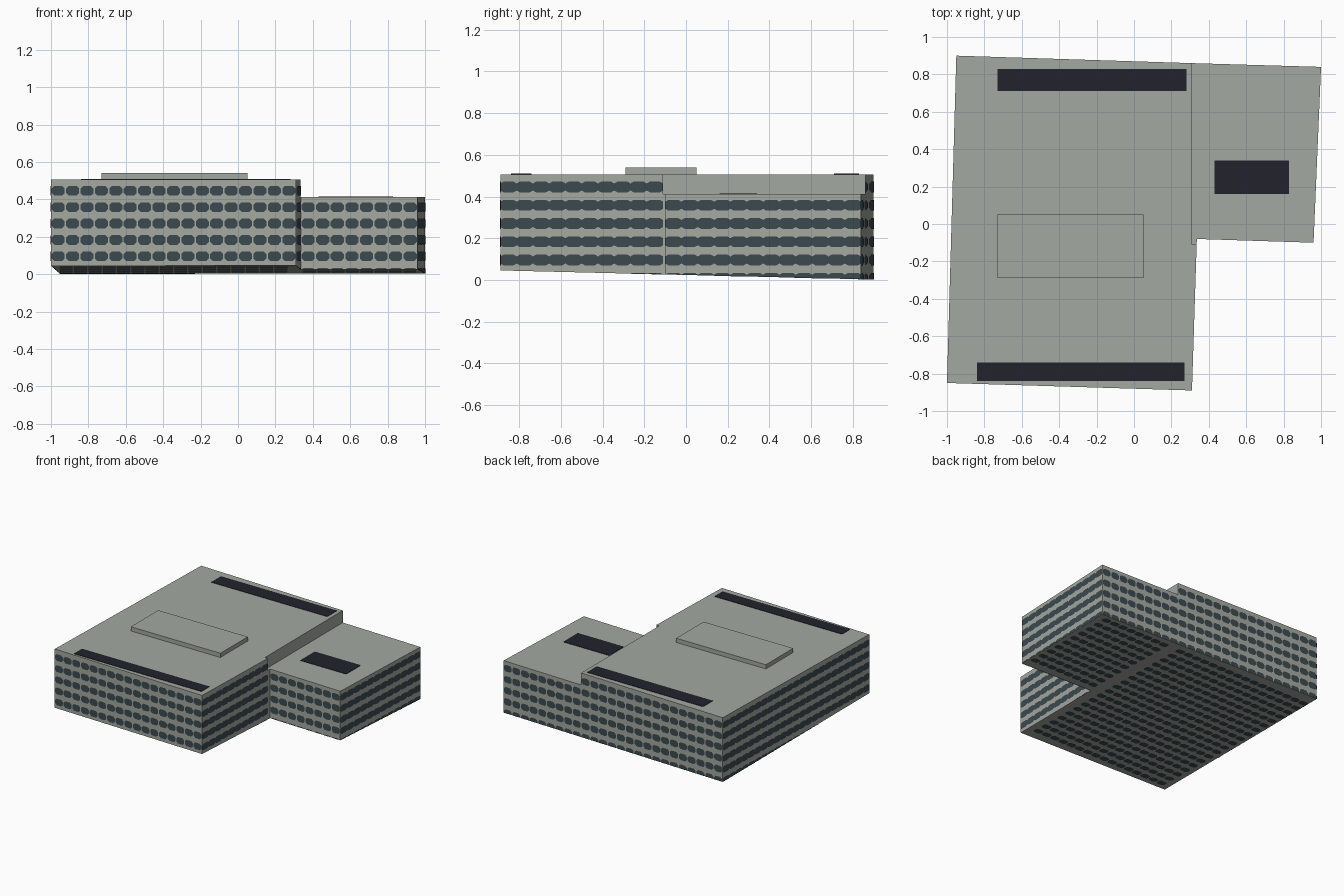
import bpy, bmesh, math
from mathutils import Vector

if "Cube" in bpy.data.objects:
    bpy.data.objects.remove(bpy.data.objects["Cube"])


def material(name, rgb):
    m = bpy.data.materials.new(name)
    m.diffuse_color = (*rgb, 1)
    m.use_nodes = True
    m.node_tree.nodes["Principled BSDF"].inputs["Base Color"].default_value = m.diffuse_color
    return m


CONCRETE = material("pale concrete", (0.37, 0.395, 0.355))
GLASS = material("slate glass", (0.045, 0.068, 0.078))
DARK = material("dark roofing", (0.016, 0.016, 0.026))

PITCH, ROW = 0.0765, 0.0875          # window spacing along and up the walls
FIRST_ROW, HALF_H = 0.096, 0.026
OFFSET = 0.0015                      # painted plates sit just off the surface


def base(y):
    """Height of the sloping ground under the building."""
    return 0.024 - 0.0245 * y


def finish(name, bm, mat):
    me = bpy.data.meshes.new(name)
    bm.to_mesh(me)
    bm.free()
    me.materials.append(mat)
    ob = bpy.data.objects.new(name, me)
    bpy.context.collection.objects.link(ob)
    return ob


def block(name, outline, top, mat, bottom=base):
    """Prism with a flat roof and a bottom that follows a height rule."""
    bm = bmesh.new()
    lo = [bm.verts.new((x, y, bottom(y))) for x, y in outline]
    hi = [bm.verts.new((x, y, top)) for x, y in outline]
    bm.faces.new(hi)
    bm.faces.new(lo[::-1])
    n = len(outline)
    for i in range(n):
        j = (i + 1) % n
        bm.faces.new((lo[i], lo[j], hi[j], hi[i]))
    return finish(name, bm, mat)


def rect(x0, x1, y0, y1):
    return [(x0, y0), (x1, y0), (x1, y1), (x0, y1)]


def octagon(w, h, end):
    """Window shape: half width w, half height h, end edges of half height end."""
    c = w * 0.6
    return [(-c, -h), (c, -h), (w, -end), (w, end), (c, h), (-c, h), (-w, end), (-w, -end)]


def wall_windows(name, a, b, rows, joined):
    """Rows of windows on the wall from a to b (outside on the right hand)."""
    a, b = Vector((*a, 0)), Vector((*b, 0))
    length = (b - a).length
    d = (b - a).normalized()
    out = Vector((d.y, -d.x, 0)) * OFFSET
    count = round(length / PITCH)
    step = length / count
    shape = octagon(step / 2, HALF_H, 0.017) if joined else octagon(step * 0.45, HALF_H, 0.012)
    bm = bmesh.new()
    for r in range(-1, rows):
        zc = FIRST_ROW + r * ROW
        for i in range(count):
            mid = a + d * (step * (i + 0.5))
            floor = base(mid.y)
            if zc + HALF_H < floor + 0.004:
                continue
            pts = []
            for u, v in shape:
                p = mid + d * u + out
                p.z = max(zc + v, floor)
                if not pts or (p - pts[-1]).length > 1e-5:
                    pts.append(p)
            bm.faces.new([bm.verts.new(p) for p in pts])
    finish(name, bm, GLASS)


def inside(x, y, poly):
    hit = False
    for (x0, y0), (x1, y1) in zip(poly, poly[1:] + poly[:1]):
        if (y0 > y) != (y1 > y) and x < x0 + (y - y0) / (y1 - y0) * (x1 - x0):
            hit = not hit
    return hit


def underside_windows(name, poly):
    shape = octagon(PITCH * 0.45, HALF_H, 0.013)
    bm = bmesh.new()
    for i in range(-13, 14):
        for j in range(-11, 12):
            x, y = i * PITCH, j * ROW
            pts = [(x + u, y + v) for u, v in shape]
            if all(inside(*p, poly) for p in pts):
                bm.faces.new([bm.verts.new((px, py, base(py) - OFFSET)) for px, py in reversed(pts)])
    finish(name, bm, GLASS)


# Main block and lower side wing
MAIN_TOP, WING_TOP = 0.507, 0.412
main = [(-1, -0.85), (0.31, -0.89), (0.335, -0.11), (0.31, -0.11), (0.31, 0.86), (-0.95, 0.9)]
wing = [(0.31, -0.11), (0.335, -0.11), (0.336, -0.08), (0.96, -0.1), (1, 0.84), (0.31, 0.86)]
block("main_block", main, MAIN_TOP, CONCRETE)
block("side_wing", wing, WING_TOP, CONCRETE)

# Window rows on each outer wall
wall_windows("main_front_windows", main[0], main[1], 5, False)
wall_windows("main_right_windows", main[1], main[2], 5, True)
wall_windows("main_back_windows", main[4], main[5], 5, False)
wall_windows("main_left_windows", main[5], main[0], 5, True)
wall_windows("wing_front_windows", wing[2], wing[3], 4, False)
wall_windows("wing_right_windows", wing[3], wing[4], 4, True)
wall_windows("wing_back_windows", wing[4], wing[5], 4, False)
underside_windows("main_underside_pattern", main)
underside_windows("wing_underside_pattern", wing)

# Raised plant room on the roof
block("roof_plant_room", rect(-0.73, 0.05, -0.29, 0.05), 0.54, CONCRETE, lambda y: MAIN_TOP - 0.005)

# Dark flat roof panels
for name, r, z in (("back_roof_panel", (-0.73, 0.28, 0.71, 0.83), MAIN_TOP),
                   ("front_roof_panel", (-0.84, 0.27, -0.84, -0.74), MAIN_TOP),
                   ("wing_roof_panel", (0.43, 0.83, 0.16, 0.34), WING_TOP)):
    block(name, rect(*r), z + 0.003, DARK, lambda y, z=z: z - 0.002)
